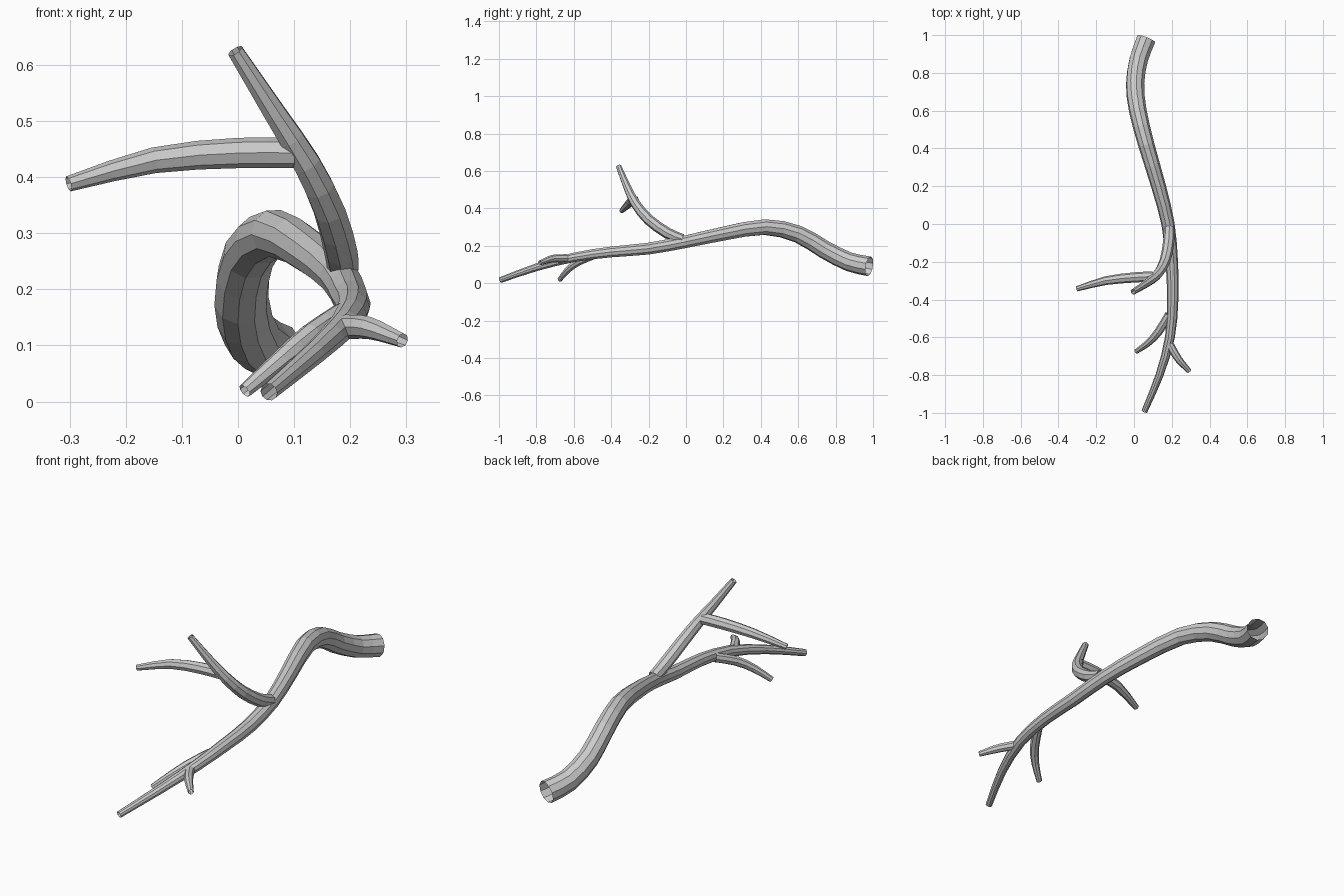
import bpy, bmesh, math
from mathutils import Vector

if "Cube" in bpy.data.objects:
    bpy.data.objects.remove(bpy.data.objects["Cube"])

bark = bpy.data.materials.new("bark grey")
bark.diffuse_color = (0.6, 0.6, 0.6, 1)
bark.use_nodes = True
bark.node_tree.nodes["Principled BSDF"].inputs["Base Color"].default_value = bark.diffuse_color


def spline(pts, steps):
    """Catmull-Rom through (x, y, z, radius) points."""
    p = [Vector(q) for q in pts]
    p = [2 * p[0] - p[1]] + p + [2 * p[-1] - p[-2]]
    out = []
    for i in range(1, len(p) - 2):
        a, b, c, d = p[i - 1:i + 3]
        for k in range(steps):
            t = k / steps
            out.append(0.5 * (2 * b + (c - a) * t + (2 * a - 5 * b + 4 * c - d) * t ** 2
                              + (3 * b - a - 3 * c + d) * t ** 3))
    return out + [p[-2]]


def tube(name, pts, sides, steps=2):
    """Open-ended faceted tube swept along a tapering path."""
    path = spline(pts, steps)
    pos = [q.to_3d() for q in path]
    bm = bmesh.new()
    rings = []
    normal = Vector((0, 0, 1))
    for i, c in enumerate(pos):
        tan = (pos[min(i + 1, len(pos) - 1)] - pos[max(i - 1, 0)]).normalized()
        normal = (normal - tan * normal.dot(tan)).normalized()
        side = tan.cross(normal)
        ring = []
        for k in range(sides):
            a = 2 * math.pi * k / sides
            ring.append(bm.verts.new(c + path[i][3] * (normal * math.cos(a) + side * math.sin(a))))
        rings.append(ring)
    for r0, r1 in zip(rings, rings[1:]):
        for k in range(sides):
            n = (k + 1) % sides
            bm.faces.new((r0[k], r0[n], r1[n], r1[k]))
    bmesh.ops.recalc_face_normals(bm, faces=bm.faces)
    # make sure the open tube faces outward
    f = bm.faces[0]
    if f.normal.dot(f.calc_center_median() - (pos[0] + pos[1]) / 2) < 0:
        bmesh.ops.reverse_faces(bm, faces=bm.faces)
    me = bpy.data.meshes.new(name)
    bm.to_mesh(me)
    bm.free()
    me.materials.append(bark)
    ob = bpy.data.objects.new(name, me)
    bpy.context.collection.objects.link(ob)


# main limb, thick end at the back
tube("main_limb", [
    (0.065, 0.98, 0.09, 0.053), (0.025, 0.87, 0.115, 0.051), (0.006, 0.74, 0.18, 0.049),
    (0.02, 0.60, 0.262, 0.047), (0.065, 0.42, 0.30, 0.043), (0.13, 0.20, 0.265, 0.039),
    (0.18, 0.0, 0.222, 0.035), (0.20, -0.2, 0.185, 0.033), (0.205, -0.4, 0.167, 0.030),
    (0.19, -0.6, 0.138, 0.026), (0.135, -0.8, 0.085, 0.021), (0.055, -0.992, 0.017, 0.016)], 10)

# rising branch and its side shoot
tube("upper_branch", [
    (0.187, -0.02, 0.235, 0.028), (0.183, -0.10, 0.268, 0.030), (0.163, -0.20, 0.34, 0.029),
    (0.122, -0.27, 0.425, 0.026), (0.065, -0.315, 0.515, 0.021), (-0.005, -0.36, 0.625, 0.015)], 8)
tube("upper_shoot", [
    (0.10, -0.278, 0.443, 0.027), (0.0, -0.283, 0.443, 0.027), (-0.15, -0.30, 0.43, 0.023),
    (-0.302, -0.343, 0.388, 0.014)], 8)

# small twigs near the thin end
tube("left_twig", [
    (0.185, -0.48, 0.155, 0.022), (0.13, -0.57, 0.118, 0.022), (0.075, -0.63, 0.073, 0.018),
    (0.012, -0.675, 0.019, 0.013)], 8)
tube("right_twig", [
    (0.19, -0.64, 0.133, 0.022), (0.235, -0.715, 0.131, 0.020), (0.293, -0.78, 0.109, 0.013)], 8, 3)
